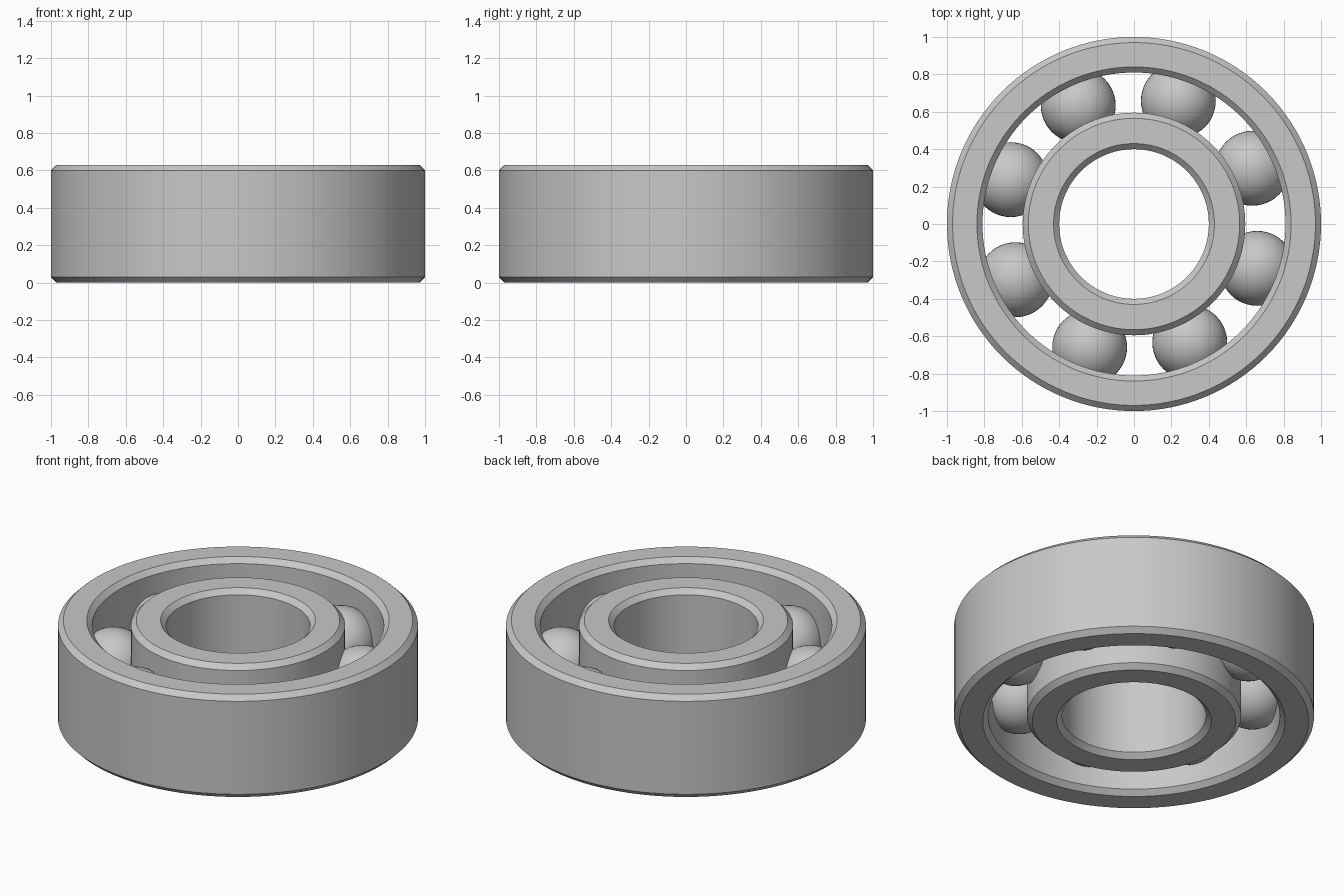
import bpy
import bmesh
import math

if "Cube" in bpy.data.objects:
    bpy.data.objects.remove(bpy.data.objects["Cube"], do_unlink=True)

HEIGHT = 0.63
CHAMFER = 0.03
PITCH_RADIUS = 0.7
BALL_RADIUS = 0.2
BALL_COUNT = 8
FIRST_ANGLE = math.radians(25.2)

steel = bpy.data.materials.new("steel_grey")
steel.use_nodes = True
steel.diffuse_color = (0.58, 0.58, 0.58, 1)
steel.node_tree.nodes["Principled BSDF"].inputs["Base Color"].default_value = (0.58, 0.58, 0.58, 1)


def finish(obj):
    obj.data.materials.append(steel)
    bpy.ops.object.select_all(action="DESELECT")
    obj.select_set(True)
    bpy.context.view_layer.objects.active = obj
    bpy.ops.object.shade_smooth_by_angle(angle=math.radians(30))


def make_race(name, inner, outer, segments=128):
    """Spin a chamfered rectangular section around the z axis."""
    c, h = CHAMFER, HEIGHT
    section = [(inner, c), (inner + c, 0), (outer - c, 0), (outer, c),
               (outer, h - c), (outer - c, h), (inner + c, h), (inner, h - c)]
    bm = bmesh.new()
    verts = [bm.verts.new((r, 0, z)) for r, z in section]
    edges = [bm.edges.new((verts[i - 1], verts[i])) for i in range(len(verts))]
    bmesh.ops.spin(bm, geom=verts + edges, cent=(0, 0, 0), axis=(0, 0, 1),
                   angle=math.tau, steps=segments, use_merge=True)
    bmesh.ops.remove_doubles(bm, verts=bm.verts[:], dist=0.0001)
    bmesh.ops.recalc_face_normals(bm, faces=bm.faces[:])
    mesh = bpy.data.meshes.new(name)
    bm.to_mesh(mesh)
    bm.free()
    obj = bpy.data.objects.new(name, mesh)
    bpy.context.collection.objects.link(obj)
    finish(obj)


# Inner and outer rings
make_race("inner_ring", 0.4, 0.595)
make_race("outer_ring", 0.81, 1.0)

# Balls evenly spaced between the rings
for i in range(BALL_COUNT):
    angle = FIRST_ANGLE + i * math.tau / BALL_COUNT
    bpy.ops.mesh.primitive_uv_sphere_add(
        segments=48, ring_count=24, radius=BALL_RADIUS,
        location=(PITCH_RADIUS * math.cos(angle), PITCH_RADIUS * math.sin(angle), HEIGHT / 2))
    ball = bpy.context.object
    ball.name = f"ball_{i + 1}"
    finish(ball)
